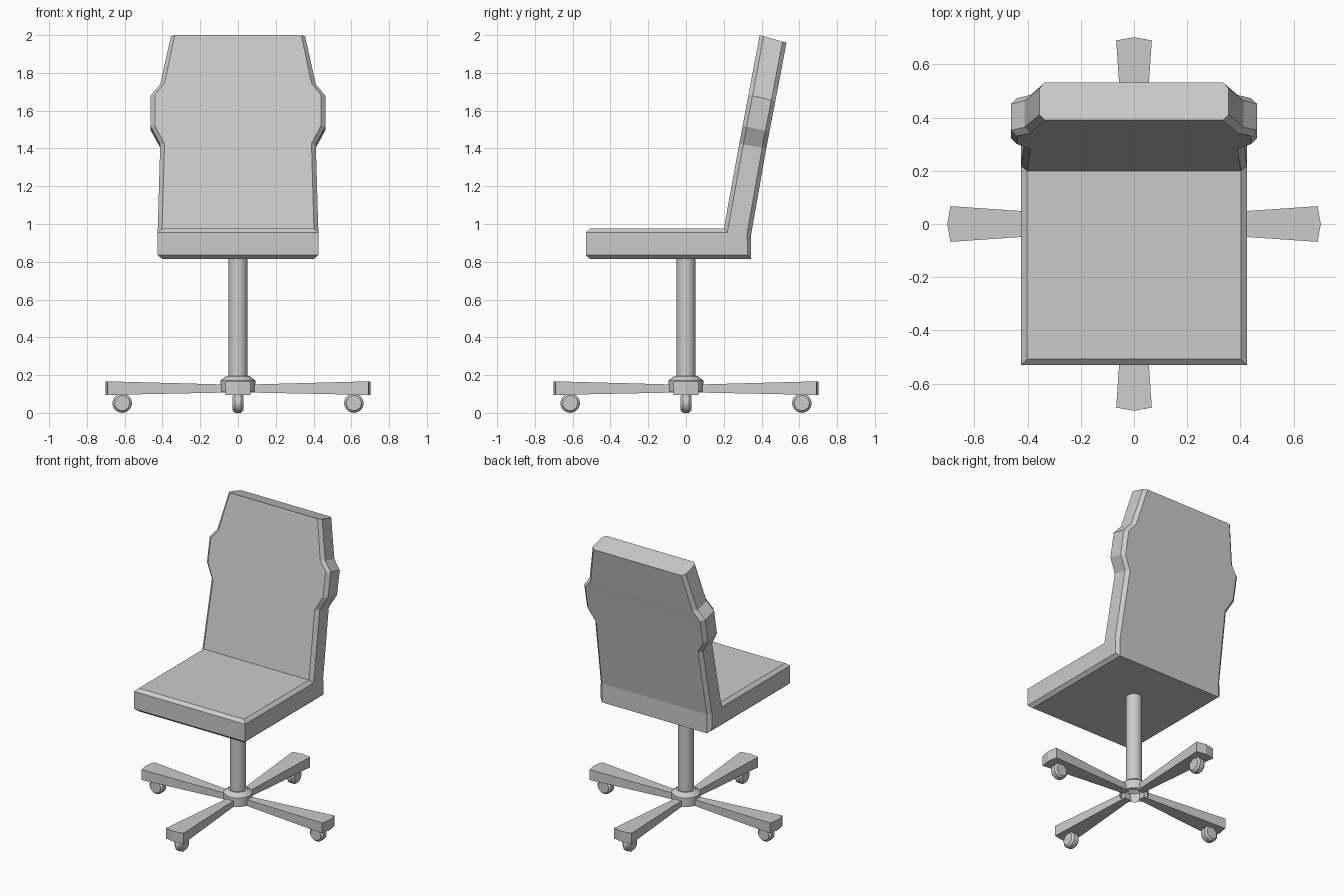
import bpy, bmesh, math
from mathutils import Vector, Matrix

if "Cube" in bpy.data.objects:
    bpy.data.objects.remove(bpy.data.objects["Cube"])


def make_object(name, bm, smooth=False):
    bmesh.ops.remove_doubles(bm, verts=bm.verts, dist=0.0005)
    bmesh.ops.recalc_face_normals(bm, faces=bm.faces)
    mesh = bpy.data.meshes.new(name)
    bm.to_mesh(mesh)
    bm.free()
    ob = bpy.data.objects.new(name, mesh)
    bpy.context.collection.objects.link(ob)
    if smooth:
        bpy.ops.object.select_all(action='DESELECT')
        ob.select_set(True)
        bpy.context.view_layer.objects.active = ob
        bpy.ops.object.shade_smooth_by_angle(angle=math.radians(35))
    return ob


def loft(bm, rings, cap_start=True, cap_end=True):
    loops = [[bm.verts.new(p) for p in ring] for ring in rings]
    n = len(loops[0])
    for a, b in zip(loops, loops[1:]):
        for i in range(n):
            j = (i + 1) % n
            bm.faces.new((a[i], a[j], b[j], b[i]))
    if cap_start:
        bm.faces.new(loops[0])
    if cap_end:
        bm.faces.new(loops[-1])


def lathe_rings(profile, sides):
    return [[(r * math.cos(2 * math.pi * i / sides), r * math.sin(2 * math.pi * i / sides), z)
             for i in range(sides)] for r, z in profile]


# Seat and backrest: chamfered section swept from the seat front to the top
def section(inner, outer, w, inset, depth):
    p, q = Vector(inner), Vector(outer)
    d = (q - p).normalized() * depth
    half = [(w - inset, p), (w, p + d), (w, q - d), (w - inset, q)]
    return [(x, v.x, v.y) for x, v in half] + [(-x, v.x, v.y) for x, v in reversed(half)]


stations = [  # inner (y, z), outer (y, z), half width, inset, chamfer depth
    ((-0.53, 0.955), (-0.53, 0.835), 0.425, 0.0, 0.0),
    ((-0.508, 0.975), (-0.508, 0.815), 0.425, 0.023, 0.02),
    ((0.20, 0.975), (0.345, 0.815), 0.425, 0.023, 0.028),
    ((0.20, 0.975), (0.345, 0.945), 0.425, 0.023, 0.022),
    ((0.282, 1.425), (0.425, 1.40), 0.412, 0.023, 0.022),
    ((0.30, 1.52), (0.442, 1.49), 0.462, 0.023, 0.022),
    ((0.331, 1.685), (0.473, 1.65), 0.462, 0.023, 0.022),
    ((0.342, 1.745), (0.485, 1.71), 0.412, 0.023, 0.022),
    ((0.39, 2.0), (0.532, 1.96), 0.355, 0.02, 0.022),
]
bm = bmesh.new()
loft(bm, [section(*s) for s in stations])
make_object("seat_and_backrest", bm)

# Column
bm = bmesh.new()
loft(bm, lathe_rings([(0.05, 0.18), (0.05, 0.83)], 24))
make_object("column", bm, True)

# Hub, open underneath
bm = bmesh.new()
loft(bm, lathe_rings([(0.092, 0.11), (0.092, 0.172), (0.06, 0.196)], 16), cap_start=False)
make_object("hub", bm, True)

# Four tapered legs, each with a caster
for k, name in enumerate(("right", "back", "left", "front")):
    turn = Matrix.Rotation(k * math.pi / 2, 4, 'Z')

    bm = bmesh.new()
    outline = [(0.06, -0.024), (0.69, -0.067), (0.702, 0), (0.69, 0.067), (0.06, 0.024)]
    loft(bm, [[(x, y, 0.108 if x < 0.1 else 0.095) for x, y in outline],
              [(x, y, 0.15 if x < 0.1 else 0.167) for x, y in outline]])
    bm.transform(turn)
    make_object(name + "_leg", bm)

    bm = bmesh.new()
    loft(bm, lathe_rings([(0.04, -0.028), (0.052, -0.016), (0.052, 0.016), (0.04, 0.028)], 20))
    bm.transform(turn @ Matrix.Translation((0.613, 0, 0.052)) @ Matrix.Rotation(math.pi / 2, 4, 'X'))
    make_object(name + "_caster", bm, True)
